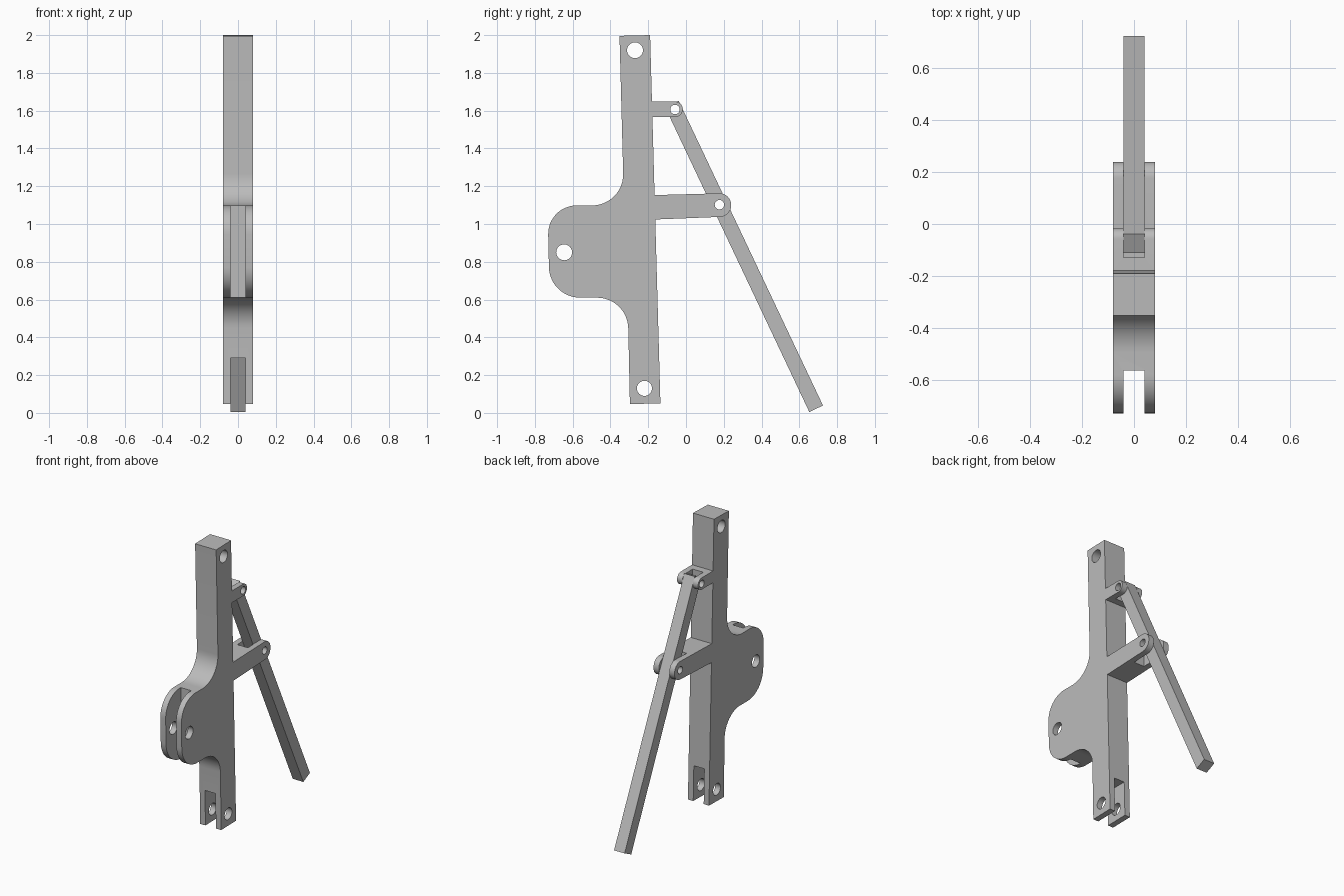
import bpy
import bmesh
from math import sin, cos, pi, radians
from mathutils import Vector

cube = bpy.data.objects.get("Cube")
if cube:
    bpy.data.objects.remove(cube, do_unlink=True)

grey = bpy.data.materials.new("plain grey")
grey.use_nodes = True
grey.diffuse_color = (0.5, 0.5, 0.5, 1)
grey.node_tree.nodes["Principled BSDF"].inputs["Base Color"].default_value = (0.5, 0.5, 0.5, 1)

WIDE, SLOT = 0.08, 0.04  # half widths of the plates and of the slots


def rounded(corners, segments=12):
    """Outline from (y, z, radius) corners, filleting those with a radius."""
    out = []
    for i, (y, z, r) in enumerate(corners):
        p = Vector((y, z))
        if r == 0:
            out.append(p)
            continue
        a = (Vector(corners[i - 1][:2]) - p).normalized()
        b = (Vector(corners[(i + 1) % len(corners)][:2]) - p).normalized()
        half = a.angle(b) / 2
        centre = p + (a + b).normalized() * r / sin(half)
        reach = r * cos(half) / sin(half)
        start, end = p + a * reach - centre, p + b * reach - centre
        sweep = start.angle(end)
        for k in range(segments + 1):
            t = k / segments
            out.append(centre + (start * sin((1 - t) * sweep) + end * sin(t * sweep)) / sin(sweep))
    return out


def circle(y, z, r, n=32):
    return [(y + r * cos(2 * pi * k / n), z + r * sin(2 * pi * k / n)) for k in range(n)]


def box(y0, y1, z0, z1):
    return [(y0, z0), (y1, z0), (y1, z1), (y0, z1)]


def prism(name, outline, half):
    """Extrude a side outline across x."""
    bm = bmesh.new()
    face = bm.faces.new([bm.verts.new((-half, p[0], p[1])) for p in outline])
    new = bmesh.ops.extrude_face_region(bm, geom=[face])["geom"]
    bmesh.ops.translate(bm, vec=(2 * half, 0, 0),
                        verts=[v for v in new if isinstance(v, bmesh.types.BMVert)])
    bmesh.ops.recalc_face_normals(bm, faces=bm.faces)
    mesh = bpy.data.meshes.new(name)
    bm.to_mesh(mesh)
    bm.free()
    mesh.materials.append(grey)
    obj = bpy.data.objects.new(name, mesh)
    bpy.context.collection.objects.link(obj)
    return obj


def part(name, outline, half, holes=(), slots=()):
    """Prism with round holes and box slots cut out."""
    obj = prism(name, outline, half)
    cuts = [(box(*s), SLOT) for s in slots] + [(circle(*h), 0.2) for h in holes]
    for shape, depth in cuts:
        cutter = prism("cutter", shape, depth)
        cutter.hide_render = True
        mod = obj.modifiers.new("cut", 'BOOLEAN')
        mod.operation = 'DIFFERENCE'
        mod.solver = 'EXACT'
        mod.object = cutter
        bpy.context.view_layer.objects.active = obj
        bpy.ops.object.modifier_apply(modifier=mod.name)
        bpy.data.objects.remove(cutter, do_unlink=True)
    bpy.ops.object.select_all(action='DESELECT')
    obj.select_set(True)
    bpy.context.view_layer.objects.active = obj
    bpy.ops.object.shade_smooth_by_angle(angle=radians(30))
    return obj


def back_edge(z):
    return -0.19 + (2 - z) * 0.028


# Upright with the bulging front lug
part("main_upright", rounded([
    (-0.352, 1.996, 0), (-0.328, 1.098, 0.165), (-0.733, 1.098, 0.15),
    (-0.722, 0.61, 0.165), (-0.309, 0.61, 0.165), (-0.297, 0.047, 0),
    (back_edge(0.05), 0.05, 0), (back_edge(2), 2, 0)]), WIDE,
    holes=[(-0.27, 1.92, 0.042), (-0.22, 0.13, 0.04), (-0.645, 0.85, 0.042)],
    slots=[(-1, -0.565, 0.4, 1.3), (-0.5, 0.1, -0.1, 0.29)])

# Forked arms behind the upright
upper_pin = (-0.058, 1.606, 0.025)
lower_pin = (0.177, 1.102, 0.025)
part("upper_bracket", rounded([
    (back_edge(1.567), 1.567, 0), (-0.017, 1.567, 0.04),
    (-0.017, 1.648, 0.04), (back_edge(1.648), 1.648, 0)]), WIDE,
    holes=[upper_pin], slots=[(-0.13, 0.1, 1.4, 1.8)])
part("lower_arm", rounded([
    (back_edge(1.024), 1.024, 0), (0.239, 1.04, 0.061),
    (0.239, 1.164, 0.061), (back_edge(1.153), 1.153, 0)]), WIDE,
    holes=[lower_pin], slots=[(0.05, 0.4, 0.9, 1.3)])

# Slanting square rod held by both forks
top, foot = Vector((-0.075, 1.636)), Vector((0.689, 0.022))
along = (top - foot).normalized()
side = Vector((along.y, -along.x)) * 0.04
part("slanting_rod", [foot - side, foot + side, top + side, top - side], SLOT,
     holes=[upper_pin, lower_pin])
